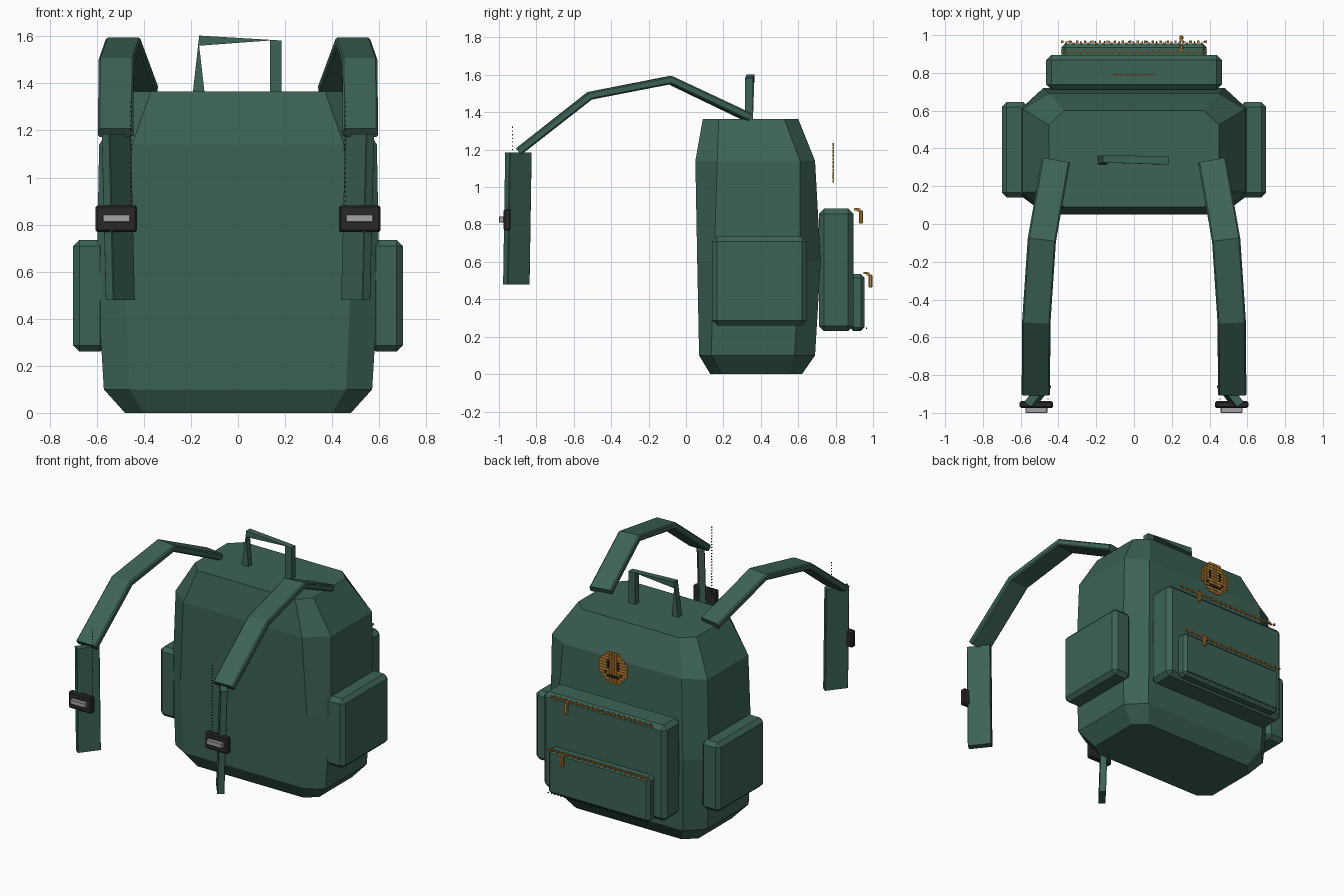
import bpy, bmesh, math
from mathutils import Vector

if "Cube" in bpy.data.objects:
    bpy.data.objects.remove(bpy.data.objects["Cube"])


def material(name, rgb):
    m = bpy.data.materials.new(name)
    m.diffuse_color = (*rgb, 1)
    m.use_nodes = True
    m.node_tree.nodes["Principled BSDF"].inputs["Base Color"].default_value = m.diffuse_color
    return m


GREEN = material("green canvas", (0.046, 0.125, 0.092))
BLACK = material("black plastic", (0.022, 0.022, 0.024))
GREY = material("grey metal", (0.36, 0.36, 0.38))
ORANGE = material("orange brass", (0.52, 0.23, 0.03))


def finish(name, bm, mats):
    bmesh.ops.recalc_face_normals(bm, faces=bm.faces)
    me = bpy.data.meshes.new(name)
    bm.to_mesh(me)
    bm.free()
    for m in mats:
        me.materials.append(m)
    ob = bpy.data.objects.new(name, me)
    bpy.context.collection.objects.link(ob)
    return ob


def add_box(bm, lo, hi, mat=0):
    r = bmesh.ops.create_cube(bm, size=1)
    for v in r["verts"]:
        v.co = Vector([l + (h - l) * (c + 0.5) for l, h, c in zip(lo, hi, v.co)])
    for f in {f for v in r["verts"] for f in v.link_faces}:
        f.material_index = mat


def box(name, lo, hi, mat, bevel=0.0):
    bm = bmesh.new()
    add_box(bm, lo, hi)
    if bevel:
        bmesh.ops.bevel(bm, geom=bm.edges[:], offset=bevel, segments=1, affect='EDGES')
    return finish(name, bm, [mat])


def loft(name, rings, mat):
    """Skin a list of equal-length point rings and cap both ends."""
    bm = bmesh.new()
    rows = [[bm.verts.new(p) for p in ring] for ring in rings]
    n = len(rows[0])
    for a, b in zip(rows, rows[1:]):
        for i in range(n):
            j = (i + 1) % n
            bm.faces.new((a[i], a[j], b[j], b[i]))
    bm.faces.new(rows[0][::-1])
    bm.faces.new(rows[-1])
    return finish(name, bm, [mat])


def dots(name, points, size, mat):
    bm = bmesh.new()
    for p in points:
        add_box(bm, [c - size / 2 for c in p], [c + size / 2 for c in p])
    return finish(name, bm, [mat])


# Main bag: eight-sided rings (z, half width, flat half width, front y, front side y, back side y, back y)
body = []
for z, X, c, y0, y1, y2, y3 in [
        (0.00, 0.48, 0.40, 0.13, 0.19, 0.55, 0.62),
        (0.10, 0.57, 0.46, 0.07, 0.135, 0.58, 0.69),
        (0.60, 0.60, 0.48, 0.06, 0.15, 0.61, 0.72),
        (1.14, 0.59, 0.45, 0.05, 0.167, 0.61, 0.69),
        (1.365, 0.45, 0.37, 0.09, 0.175, 0.525, 0.60)]:
    body.append([(-c, y0, z), (c, y0, z), (X, y1, z), (X, y2, z),
                 (c, y3, z), (-c, y3, z), (-X, y2, z), (-X, y1, z)])
loft("bag_body", body, GREEN)

# Pockets
for s, side in ((-1, "left"), (1, "right")):
    xs = sorted((s * 0.56, s * 0.70))
    box(side + "_side_pocket", (xs[0], 0.14, 0.26), (xs[1], 0.645, 0.735), GREEN, 0.026)
box("large_pocket", (-0.465, 0.71, 0.23), (0.465, 0.895, 0.885), GREEN, 0.028)
box("small_pocket", (-0.385, 0.875, 0.23), (0.385, 0.955, 0.535), GREEN, 0.02)

# Zips: staggered teeth with a ring and a pull tab
for name, y, z in (("large_zip", 0.91, 0.882), ("small_zip", 0.96, 0.54)):
    teeth = [(-0.38 + 0.02 * i, y + 0.005 * (-1) ** i, z) for i in range(39)]
    dots(name + "_teeth", teeth, 0.012, ORANGE)
    box(name + "_slider", (0.242, y + 0.005, z - 0.012), (0.258, y + 0.022, z + 0.004), ORANGE)
    box(name + "_pull", (0.24, y + 0.016, z - 0.078), (0.262, y + 0.037, z - 0.008), ORANGE, 0.005)
dots("pocket_stitches", [(-0.38 + 0.025 * i, 0.965, 0.245) for i in range(31)], 0.006, BLACK)

# Smiling face patch made of small square studs
bm = bmesh.new()
for i in range(-5, 6):
    for k in range(-5, 6):
        if i * i + k * k > 30:
            continue
        eye = abs(i) == 2 and 0 <= k <= 2
        mouth = (k == -3 and abs(i) <= 2) or (k == -2 and abs(i) == 3)
        x, z = i * 0.0195, 1.13 + k * 0.0195
        add_box(bm, (x - 0.0085, 0.783, z - 0.0085), (x + 0.0085, 0.791, z + 0.0085),
                1 if eye or mouth else 0)
finish("face_patch", bm, [ORANGE, BLACK])

# Carry handle: ribbon that twists at its left corner
def flat_ring(x, z):
    return [(x - 0.025, 0.315, z), (x + 0.025, 0.315, z),
            (x + 0.025, 0.358, z), (x - 0.025, 0.358, z)]


corner = [(-0.165, 0.325, 1.603), (-0.165, 0.325, 1.56),
          (-0.165, 0.365, 1.56), (-0.165, 0.365, 1.603)]
loft("handle_left_post", [flat_ring(-0.167, 1.36), corner], GREEN)
loft("handle_bar", [corner, flat_ring(0.16, 1.582)[1:2] + flat_ring(0.16, 1.582)[0:1]
                    + flat_ring(0.16, 1.582)[3:4] + flat_ring(0.16, 1.582)[2:3]], GREEN)
loft("handle_right_post", [flat_ring(0.16, 1.36), flat_ring(0.16, 1.582)], GREEN)


# Shoulder straps: chamfered rectangle swept along each side
def section(centre, wide, thick, w=0.075, t=0.022, b=0.008):
    pts = [(-w + b, -t), (w - b, -t), (w, -t + b), (w, t - b),
           (w - b, t), (-w + b, t), (-w, t - b), (-w, -t + b)]
    return [centre + wide * p + thick * q for p, q in pts]


path = [Vector(p) for p in ((0.415, 0.33, 1.375), (0.488, -0.085, 1.572),
                            (0.517, -0.515, 1.488), (0.52, -0.895, 1.19))]
for s, side in ((-1, "left"), (1, "right")):
    flip = lambda ring: [Vector((s * p.x, p.y, p.z)) for p in ring]
    rings = []
    for i, p in enumerate(path):
        a = (path[i] - path[i - 1]).normalized() if i else None
        b = (path[i + 1] - path[i]).normalized() if i < 3 else None
        along = ((a or b) + (b or a)).normalized()
        wide = along.cross(Vector((0, 0, 1))).normalized()
        rings.append(flip(section(p, wide, wide.cross(along))))
    loft(side + "_upper_strap", rings, GREEN)

    # Hanging lower strap, turned about its length
    ang = math.radians(38)
    wide = Vector((-math.sin(ang), math.cos(ang), 0))
    thick = Vector((math.cos(ang), math.sin(ang), 0))
    loft(side + "_lower_strap",
         [flip(section(Vector(c), wide, thick, b=0.003)) for c in
          ((0.517, -0.896, 1.185), (0.50, -0.907, 0.48))], GREEN)

    # Buckle with metal bar
    c = s * 0.517
    box(side + "_buckle", (c - 0.088, -0.975, 0.768), (c + 0.088, -0.937, 0.882), BLACK, 0.008)
    box(side + "_buckle_bar", (c - 0.058, -1.0, 0.811), (c + 0.058, -0.97, 0.843), GREY, 0.003)

    # Strap stitches
    dots(side + "_strap_stitches",
         [(s * 0.455, -0.927, 0.86 + 0.02 * i) for i in range(24)], 0.006, BLACK)
